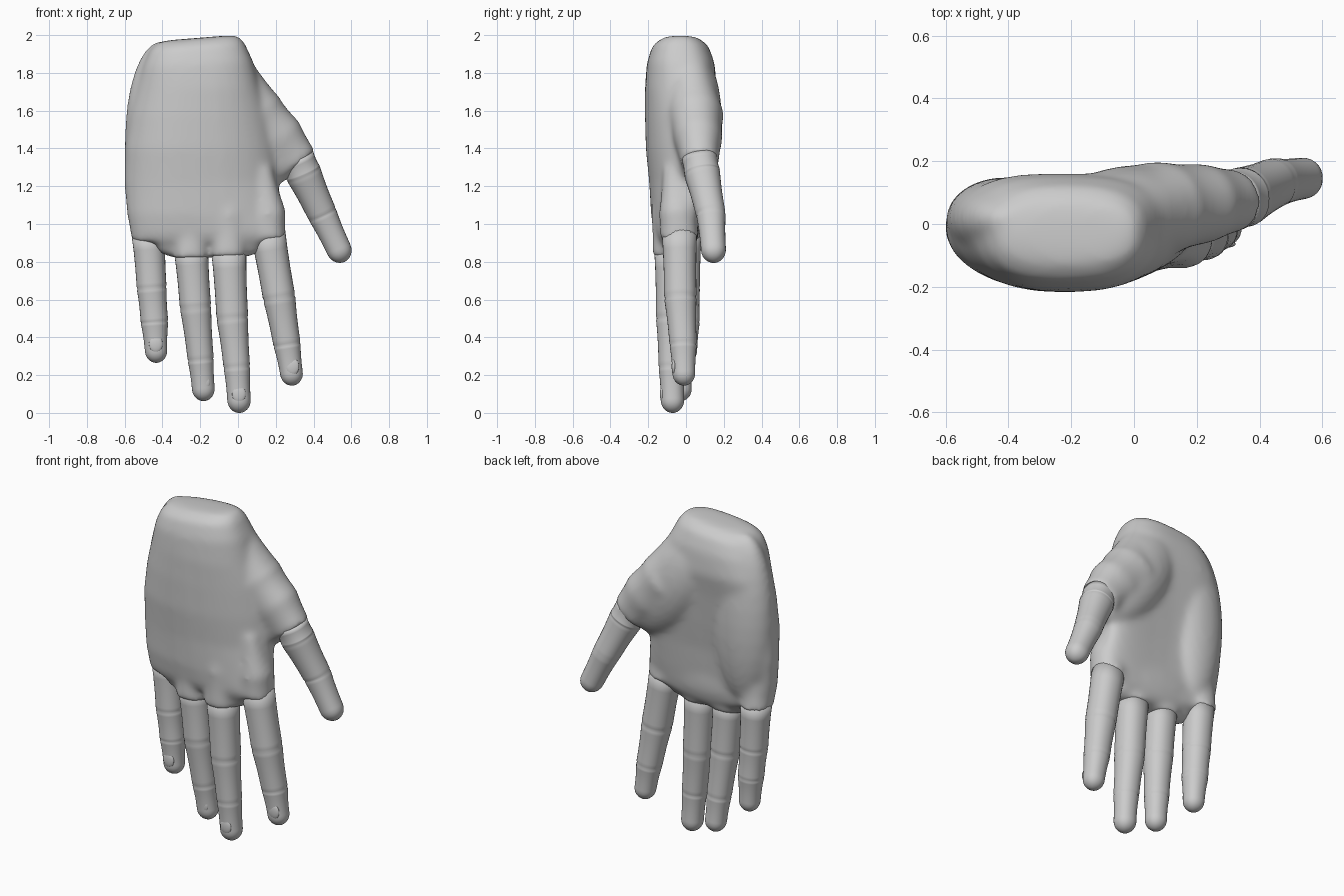
import bpy, bmesh, math
from mathutils import Vector, Matrix

if "Cube" in bpy.data.objects:
    bpy.data.objects.remove(bpy.data.objects["Cube"])

N = 32


def loft(bm, rings):
    """Skin a closed tube through rings of (centre, half-axis u, half-axis v, exponent, bow)."""
    loops = []
    for c, u, v, e, bow in rings:
        loop = []
        for i in range(N):
            a = 2 * math.pi * i / N
            ca, sa = math.cos(a), math.sin(a)
            p = math.copysign(abs(ca) ** (2 / e), ca)
            q = math.copysign(abs(sa) ** (2 / e), sa)
            loop.append(bm.verts.new(Vector(c) + u * p + v * q + Vector((0, bow * p * p, 0))))
        loops.append(loop)
    for a, b in zip(loops, loops[1:]):
        for i in range(N):
            j = (i + 1) % N
            bm.faces.new((a[i], a[j], b[j], b[i]))
    bm.faces.new(loops[0])
    bm.faces.new(loops[-1])


def tube(bm, pts, depth=1.0, crease=0.0, round_tip=True):
    """Round limb through (x, y, z, radius) points, creased and knuckled at inner joints."""
    P = [Vector(p[:3]) for p in pts]
    R = [p[3] for p in pts]
    rings = []

    def ring(c, d, r):
        u = d.cross(Vector((0, 1, 0))).normalized()
        v = u.cross(d).normalized()
        rings.append((c, u * r, v * r * depth, 2.15, 0))

    for i in range(len(P) - 1):
        d = (P[i + 1] - P[i]).normalized()
        last = i == len(P) - 2
        length = (P[i + 1] - P[i]).length
        end = 1 - R[i + 1] * 1.1 / length if last and round_tip else 1
        if i:
            dj = (d + (P[i] - P[i - 1]).normalized()).normalized()
            ring(P[i], dj, R[i] * (1 - crease))
        for t in (0.05, 0.13, 0.3, 0.5, 0.7, 0.87, 0.95) if i else (0, 0.3, 0.6, 0.8, 0.9, 0.96):
            waist = 1 - 0.04 * math.sin(math.pi * t)
            ring(P[i].lerp(P[i + 1], t * end), d, (R[i] + (R[i + 1] - R[i]) * t) * waist)
        if last:
            r = R[i + 1]
            base = P[i].lerp(P[i + 1], end)
            for k in range(0, 8) if round_tip else (0,):
                a = k / 7 * math.pi / 2
                ring(base + d * r * 1.1 * math.sin(a), d, max(r * math.cos(a), 0.004))
    loft(bm, rings)


def ball(bm, centre, radii, lean=0.0):
    m = Matrix.Translation(centre) @ Matrix.Rotation(lean, 4, 'Y') @ Matrix.Diagonal((*radii, 1))
    bmesh.ops.create_uvsphere(bm, u_segments=24, v_segments=16, radius=1, matrix=m)


def finish(bm, name):
    bmesh.ops.recalc_face_normals(bm, faces=bm.faces)
    me = bpy.data.meshes.new(name)
    bm.to_mesh(me)
    bm.free()
    for f in me.polygons:
        f.use_smooth = True
    ob = bpy.data.objects.new(name, me)
    bpy.context.collection.objects.link(ob)
    return ob


# Fingers: base, two joints, tip
fingers = {
    "little_finger": [(-.475, -.005, .95, .089), (-.457, -.005, .66, .079), (-.442, .0, .48, .073), (-.43, .0, .265, .059)],
    "ring_finger": [(-.25, -.065, .88, .092), (-.225, -.06, .56, .083), (-.197, -.04, .28, .069), (-.178, -.025, .063, .060)],
    "middle_finger": [(-.05, -.075, .88, .094), (-.03, -.075, .50, .084), (-.006, -.075, .24, .070), (.01, -.07, .0, .062)],
    "index_finger": [(.155, -.035, .97, .094), (.218, -.03, .61, .086), (.26, -.015, .36, .072), (.293, -.01, .145, .060)],
}
for name, pts in fingers.items():
    bm = bmesh.new()
    tube(bm, pts, crease=0.05)
    # fingernail on the front of the tip
    x, y, z, r = pts[-1]
    ball(bm, (x - .005, y - r * .90, z + .10), (.036, .012, .045))
    finish(bm, name)

# Thumb end beyond the knuckle crease
bm = bmesh.new()
tube(bm, [(.31, .072, 1.35, .095), (.345, .085, 1.27, .096), (.447, .132, 1.05, .078), (.565, .15, .80, .066)],
     crease=0.03)
finish(bm, "thumb")

# Palm body: z, left x, right x, centre y, half depth, slope in y, slope in z, bow
bm = bmesh.new()
sections = [
    (1.985, -.38, -.05, -.03, .045, 0, .08, 0),
    (1.978, -.43, -.0, -.03, .10, 0, .09, 0),
    (1.94, -.468, .035, -.03, .15, 0, .08, 0),
    (1.85, -.505, .08, -.028, .180, 0, .04, .01),
    (1.72, -.54, .12, -.028, .190, 0, 0, .03),
    (1.58, -.575, .17, -.04, .178, .03, 0, .05),
    (1.40, -.60, .205, -.05, .163, .04, 0, .06),
    (1.22, -.603, .215, -.055, .140, .03, 0, .06),
    (1.05, -.588, .235, -.058, .127, .02, 0, .045),
    (.95, -.568, .25, -.055, .115, .0, 0, .03),
    (.90, -.54, .22, -.05, .10, .0, 0, .02),
]
rings = []
for z, xl, xr, cy, hd, sy, sz, bow in sections:
    h = (xr - xl) / 2
    rings.append(((xl + h, cy, z), Vector((h, h * sy, h * sz)), Vector((0, hd, 0)), 2.6, bow))
loft(bm, rings)

# Thumb mound, heel of the hand and pads fused into the palm
tube(bm, [(-.07, .01, 1.84, .13), (.08, .05, 1.57, .175), (.21, .065, 1.445, .15), (.32, .075, 1.315, .116)],
     depth=.86, round_tip=False)
ball(bm, (.035, .055, 1.56), (.20, .135, .40), lean=-.6)
ball(bm, (-.41, .015, 1.45), (.19, .135, .52))
ball(bm, (-.15, .0, 1.01), (.38, .072, .17))
# Web between thumb and index
ball(bm, (.19, .03, 1.34), (.09, .07, .12))

# Knuckle stubs and tendons running into each finger
ends = {"little_finger": .915, "ring_finger": .82, "middle_finger": .825, "index_finger": .925}
for name, z in ends.items():
    x, y, _, r = fingers[name][0]
    tube(bm, [(x * .9 - .02, y - .025, 1.3, .06), (x, y - .008, 1.06, r * 1.05), (x, y, z, r * 1.09)],
         depth=1.03, round_tip=False)
# Webs between the fingers
for x, z in ((-.36, .89), (-.15, .88), (.055, .89)):
    ball(bm, (x, -.05, z), (.08, .07, .06))

palm = finish(bm, "palm")
rm = palm.modifiers.new("fuse", "REMESH")
rm.mode = "VOXEL"
rm.voxel_size = 0.013
rm.use_smooth_shade = True
sm = palm.modifiers.new("soften", "SMOOTH")
sm.factor = 0.5
sm.iterations = 30
